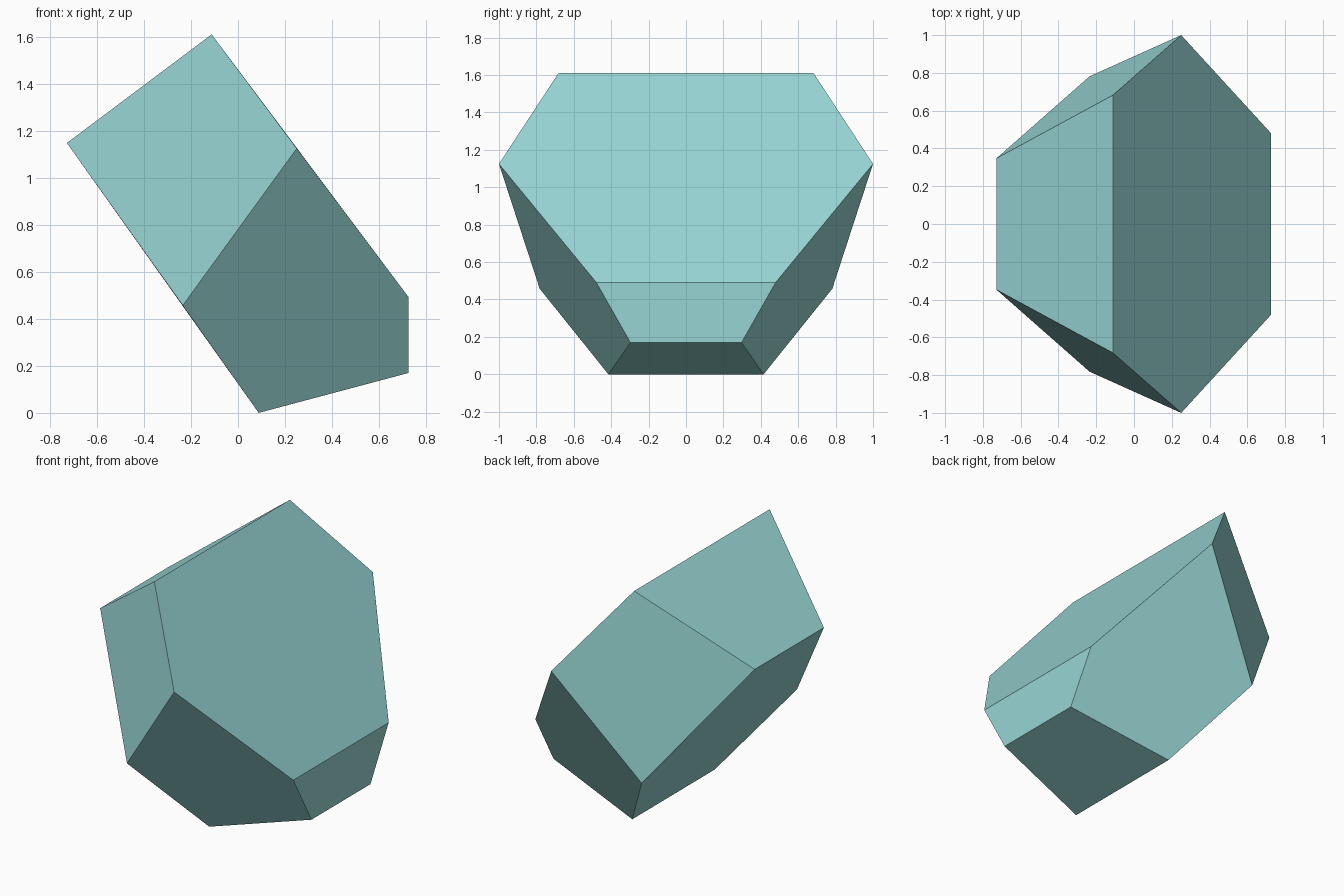
import bpy
import bmesh

cube = bpy.data.objects.get("Cube")
if cube:
    bpy.data.objects.remove(cube, do_unlink=True)

# Single pale teal material
mat = bpy.data.materials.new("pale_teal")
mat.use_nodes = True
colour = (0.305, 0.665, 0.651, 1.0)
mat.diffuse_color = colour
mat.node_tree.nodes["Principled BSDF"].inputs["Base Color"].default_value = colour

# Corners of the gem as (x, half width in y, z), mirrored across y = 0
corners = {
    "peak": (-0.112, 0.682, 1.61),
    "shoulder": (-0.728, 0.348, 1.148),
    "waist_low": (-0.235, 0.782, 0.457),
    "waist_high": (0.25, 1.0, 1.125),
    "end_top": (0.726, 0.48, 0.492),
    "end_bottom": (0.726, 0.297, 0.17),
    "foot": (0.088, 0.415, 0.0),
}

# Side facets, repeated on front and back
side_facets = [
    ("peak", "shoulder", "waist_low", "waist_high"),
    ("waist_high", "waist_low", "foot", "end_bottom", "end_top"),
]

# Facets spanning the full width, given by their corners on one side
cross_facets = [
    ("peak", "shoulder"),
    ("shoulder", "waist_low", "foot"),
    ("foot", "end_bottom"),
    ("end_bottom", "end_top"),
    ("end_top", "waist_high", "peak"),
]

bm = bmesh.new()
front = {n: bm.verts.new((x, -y, z)) for n, (x, y, z) in corners.items()}
back = {n: bm.verts.new((x, y, z)) for n, (x, y, z) in corners.items()}
for facet in side_facets:
    for side in (front, back):
        bm.faces.new([side[n] for n in facet])
for facet in cross_facets:
    bm.faces.new([front[n] for n in facet] + [back[n] for n in reversed(facet)])
bmesh.ops.recalc_face_normals(bm, faces=bm.faces[:])

mesh = bpy.data.meshes.new("faceted_crystal")
bm.to_mesh(mesh)
bm.free()
mesh.materials.append(mat)
crystal = bpy.data.objects.new("faceted_crystal", mesh)
bpy.context.collection.objects.link(crystal)
